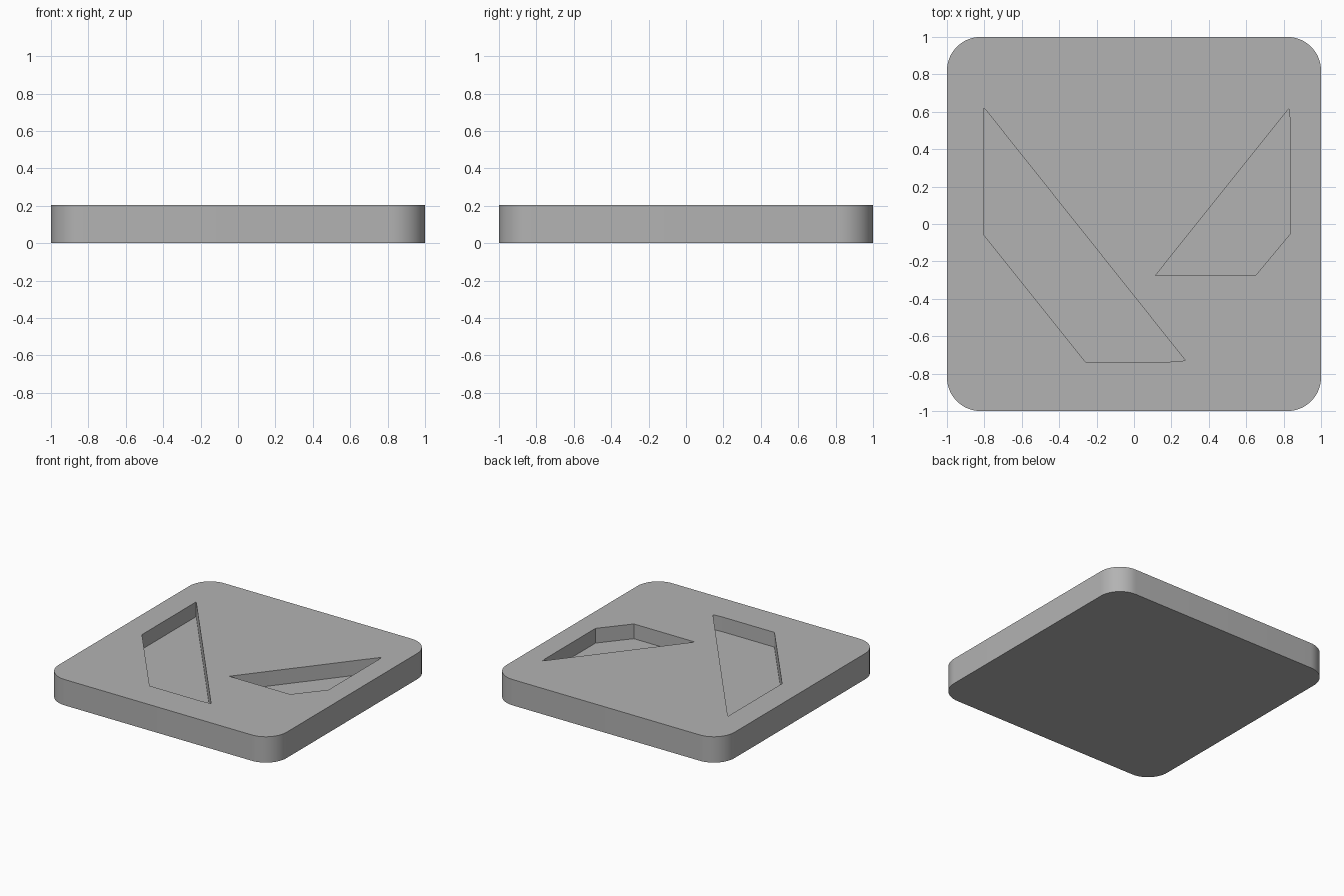
import bpy
import bmesh
import math

THICK = 0.205
DEPTH = 0.117
RADIUS = 0.18

if "Cube" in bpy.data.objects:
    bpy.data.objects.remove(bpy.data.objects["Cube"], do_unlink=True)

grey = bpy.data.materials.new("plain grey")
grey.use_nodes = True
colour = (0.45, 0.45, 0.45, 1)
grey.diffuse_color = colour
grey.node_tree.nodes["Principled BSDF"].inputs["Base Color"].default_value = colour


def prism(name, outline, bottom, top):
    """Extrude a flat outline between two heights."""
    bm = bmesh.new()
    face = bm.faces.new([bm.verts.new((x, y, bottom)) for x, y in outline])
    new = bmesh.ops.extrude_face_region(bm, geom=[face])["geom"]
    verts = [v for v in new if isinstance(v, bmesh.types.BMVert)]
    bmesh.ops.translate(bm, verts=verts, vec=(0, 0, top - bottom))
    bmesh.ops.recalc_face_normals(bm, faces=bm.faces)
    mesh = bpy.data.meshes.new(name)
    bm.to_mesh(mesh)
    bm.free()
    mesh.materials.append(grey)
    obj = bpy.data.objects.new(name, mesh)
    bpy.context.collection.objects.link(obj)
    return obj


# Plate outline with rounded corners
outline = []
steps = 16
for quarter, (sx, sy) in enumerate([(1, 1), (-1, 1), (-1, -1), (1, -1)]):
    for i in range(steps + 1):
        a = (quarter + i / steps) * math.pi / 2
        outline.append((sx * (1 - RADIUS) + RADIUS * math.cos(a),
                        sy * (1 - RADIUS) + RADIUS * math.sin(a)))
plate = prism("plate", outline, 0, THICK)

# Two angular recesses sunk into the top
recesses = {
    "right_recess": [(-0.805, 0.62), (-0.805, -0.055), (-0.26, -0.737),
                     (0.19, -0.737), (0.275, -0.73), (-0.795, 0.613)],
    "left_recess": [(0.115, -0.275), (0.65, -0.275), (0.833, -0.055),
                    (0.833, 0.57), (0.828, 0.615), (0.82, 0.607)],
}
bpy.context.view_layer.objects.active = plate
for name, points in recesses.items():
    cutter = prism(name + "_cutter", points, THICK - DEPTH, THICK + 0.1)
    cut = plate.modifiers.new(name, "BOOLEAN")
    cut.operation = "DIFFERENCE"
    cut.solver = "EXACT"
    cut.object = cutter
    bpy.ops.object.modifier_apply(modifier=name)
    bpy.data.objects.remove(cutter, do_unlink=True)

# Smooth the rounded corners, keep the rims sharp
bpy.ops.object.select_all(action="DESELECT")
plate.select_set(True)
bpy.ops.object.shade_smooth_by_angle(angle=math.radians(20))
